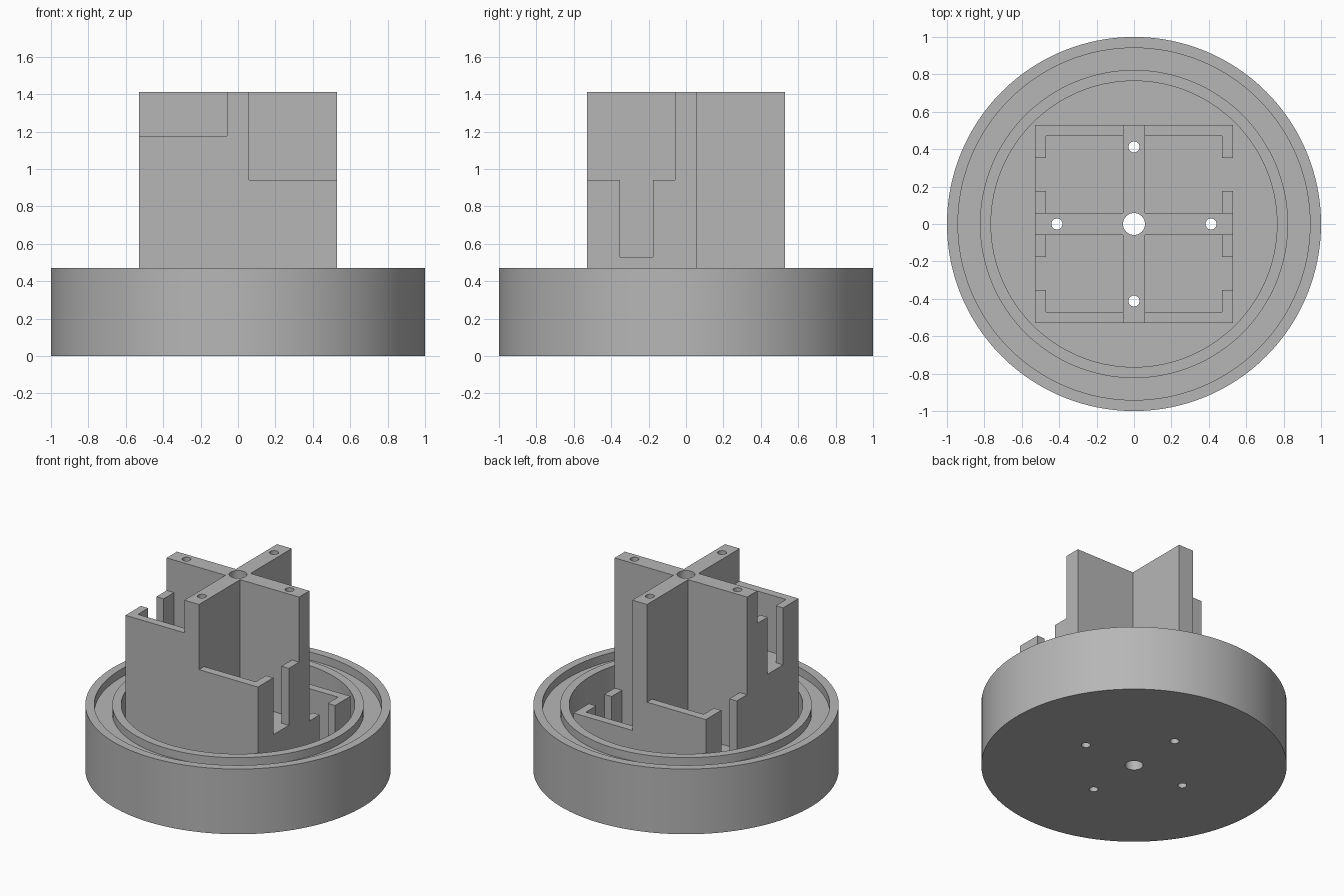
import bpy, bmesh, math
from mathutils import Matrix, Vector

U = 1 / 17  # one wall thickness
TOWER = 24

cube = bpy.data.objects.get("Cube")
if cube:
    bpy.data.objects.remove(cube, do_unlink=True)

grey = bpy.data.materials.new("plain_grey")
grey.use_nodes = True
grey.diffuse_color = (0.47, 0.47, 0.47, 1)
grey.node_tree.nodes["Principled BSDF"].inputs["Base Color"].default_value = grey.diffuse_color


def finish(name, bm):
    bmesh.ops.recalc_face_normals(bm, faces=bm.faces)
    mesh = bpy.data.meshes.new(name)
    bm.to_mesh(mesh)
    bm.free()
    mesh.materials.append(grey)
    obj = bpy.data.objects.new(name, mesh)
    bpy.context.collection.objects.link(obj)
    return obj


def prism(bm, outline, low, high):
    """Extrude a flat outline, in wall units, between two heights."""
    face = bm.faces.new([bm.verts.new((x * U, y * U, low * U)) for x, y in outline])
    up = bmesh.ops.extrude_face_region(bm, geom=[face])["geom"]
    bmesh.ops.translate(bm, vec=(0, 0, (high - low) * U),
                        verts=[v for v in up if isinstance(v, bmesh.types.BMVert)])


def shade(obj):
    bpy.ops.object.select_all(action="DESELECT")
    obj.select_set(True)
    bpy.context.view_layer.objects.active = obj
    bpy.ops.object.shade_smooth_by_angle(angle=math.radians(30))


# Round tray: outer rim, shallow groove, inner ring, deep floor
bm = bmesh.new()
profile = [(0, 0), (17, 0), (17, 8), (16, 8), (16, 7), (14, 7), (14, 8), (13, 8), (13, 1), (0, 1)]
verts = [bm.verts.new((r * U, 0, z * U)) for r, z in profile]
edges = [bm.edges.new(pair) for pair in zip(verts, verts[1:])]
bmesh.ops.spin(bm, geom=verts + edges, cent=(0, 0, 0), axis=(0, 0, 1),
               angle=math.tau, steps=128, use_duplicate=False)
bmesh.ops.remove_doubles(bm, verts=bm.verts, dist=1e-4)
tray = finish("round_tray", bm)

# Cross-shaped centre column
bm = bmesh.new()
arm = [(1, 1), (1, 9), (-1, 9), (-1, 1)]
outline = []
for k in range(4):
    turn = Matrix.Rotation(k * math.pi / 2, 2)
    outline += [turn @ Vector(p) for p in arm[:3]]
prism(bm, outline, 1, TOWER)
column = finish("cross_column", bm)

# Drill holes down through the column and tray
bm = bmesh.new()
for x, y, r in [(0, 0, 1), (7, 0, .5), (-7, 0, .5), (0, 7, .5), (0, -7, .5)]:
    bmesh.ops.create_cone(bm, cap_ends=True, segments=48, radius1=r * U, radius2=r * U,
                          depth=4, matrix=Matrix.Translation((x * U, y * U, 0)))
drill = finish("hole_cutter", bm)
drill.hide_render = True
drill.hide_set(True)
for obj in (tray, column):
    cut = obj.modifiers.new("holes", "BOOLEAN")
    cut.operation = "DIFFERENCE"
    cut.solver = "EXACT"
    cut.object = drill
    bpy.context.view_layer.objects.active = obj
    bpy.ops.object.modifier_apply(modifier=cut.name)
    shade(obj)
bpy.data.objects.remove(drill, do_unlink=True)

# Four stepped pockets: raised shelf, corner wall, and stub beside the side slot
shelf = [(1, 1), (9, 1), (9, 9), (1, 9)]
corner = [(1, 9), (9, 9), (9, 6), (8, 6), (8, 8), (1, 8)]
stub = [(8, 1), (9, 1), (9, 3), (8, 3)]
pockets = {
    "front_right_pocket": (-1, -1, 20),
    "front_left_pocket": (1, -1, 16),
    "back_right_pocket": (-1, 1, 12),
    "back_left_pocket": (1, 1, 8),
}
for name, (sx, sy, top) in pockets.items():
    bm = bmesh.new()
    level = top - 7
    if level > 1:
        prism(bm, [(sx * x, sy * y) for x, y in shelf], 1, level)
    for part in (corner, stub):
        prism(bm, [(sx * x, sy * y) for x, y in part], level, top)
    finish(name, bm)
